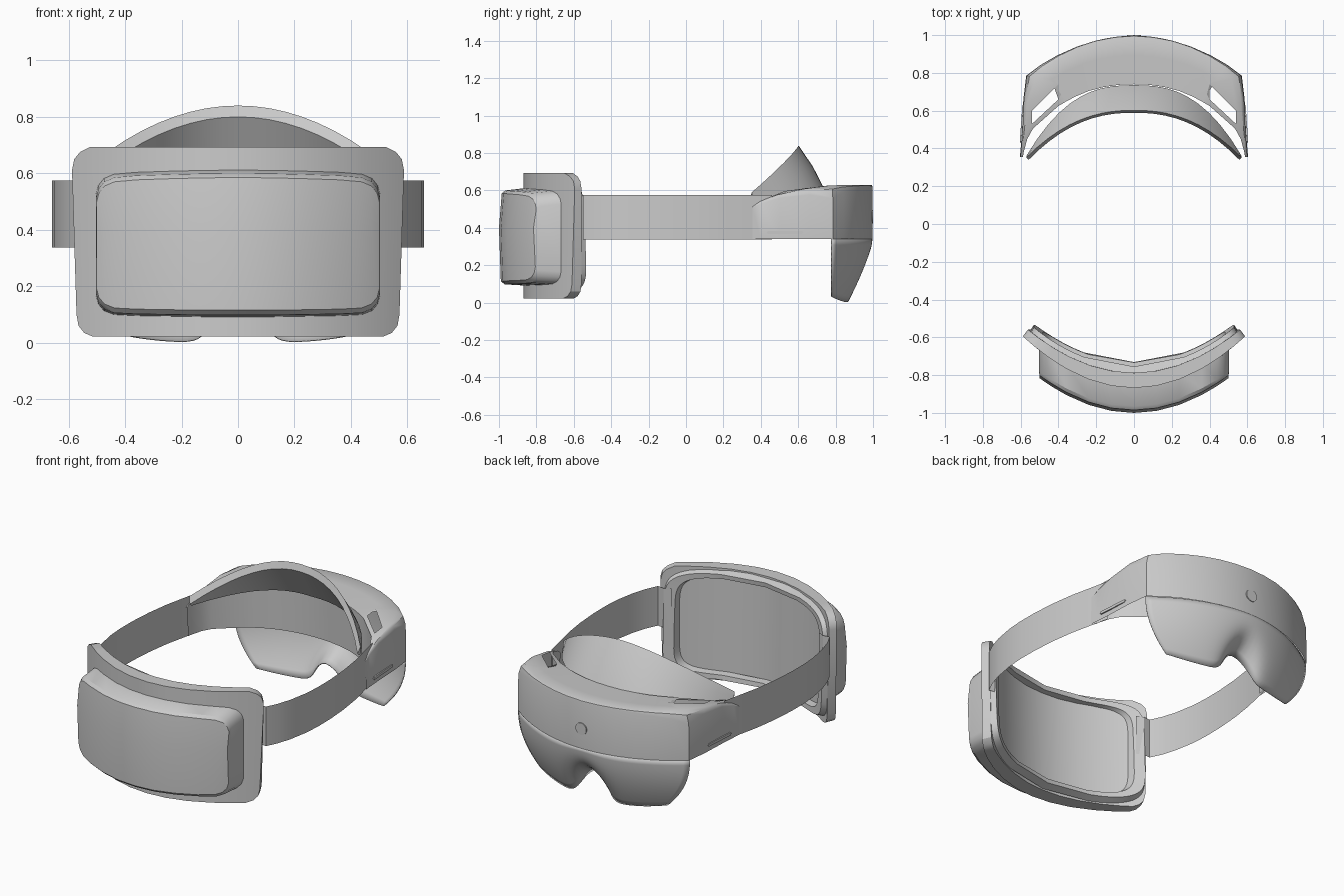
import bpy, bmesh, math

if "Cube" in bpy.data.objects:
    bpy.data.objects.remove(bpy.data.objects["Cube"])


def finish(bm, name, angle=32):
    bmesh.ops.recalc_face_normals(bm, faces=bm.faces)
    me = bpy.data.meshes.new(name)
    bm.to_mesh(me)
    bm.free()
    ob = bpy.data.objects.new(name, me)
    bpy.context.collection.objects.link(ob)
    bpy.ops.object.select_all(action='DESELECT')
    ob.select_set(True)
    bpy.context.view_layer.objects.active = ob
    bpy.ops.object.shade_smooth_by_angle(angle=math.radians(angle))
    return ob


def loft(name, sections, closed=True, skip=()):
    """Skin a list of equal-length sections; skip holds (column, edge) gaps."""
    bm = bmesh.new()
    rows = [[bm.verts.new(p) for p in s] for s in sections]
    n = len(rows[0])
    for i in range(len(rows) - 1):
        for j in range(n if closed else n - 1):
            if (i, j) not in skip:
                k = (j + 1) % n
                bm.faces.new((rows[i][j], rows[i][k], rows[i + 1][k], rows[i + 1][j]))
    if closed:
        bm.faces.new(rows[0])
        bm.faces.new(rows[-1])
    bmesh.ops.remove_doubles(bm, verts=bm.verts, dist=1e-6)
    return finish(bm, name)


def mirrored(half):
    """Half runs from x = 0 outwards; returns the full row of sections."""
    return [[(-x, y, z) for x, y, z in s] for s in half[:0:-1]] + half


def lerp(a, b, t):
    return tuple(p + (q - p) * t for p, q in zip(a, b))


# rear plate of the pack, bent around the head
def plate_front(x):
    return -0.868 + 0.275 * (x / 0.59) ** 2


def plate_back(x):
    return -0.778 + 0.228 * (x / 0.56) ** 2


half = []
for xt, xb, zt, zb in [(0, 0, .693, .022), (.12, .12, .693, .022), (.24, .24, .693, .022),
                       (.36, .36, .693, .022), (.45, .45, .693, .022), (.525, .515, .693, .022),
                       (.56, .545, .675, .035), (.58, .565, .65, .06), (.588, .572, .61, .1)]:
    half.append([(xt, plate_front(xt), zt), (xb, plate_front(xb), zb),
                 (xb * .96, plate_back(xb * .96), zb), (xt * .955, plate_back(xt * .955) - .01, zt)])
loft("pack_plate", mirrored(half))

# raised cushion frame around the recessed inner face of the plate
ring = []
for k in range(65):
    a = math.tau * (k % 64) / 64
    c, s = math.cos(a), math.sin(a)
    c, s = (math.copysign(abs(v) ** .3, v) for v in (c, s))
    section = []
    for w, h, lift in ((.55, .328, -.01), (.53, .312, .035), (.482, .285, .033), (.475, .28, -.01)):
        x, z = w * c, .357 + h * s
        section.append((x, plate_back(x) + lift - .012 * s, z))
    ring.append(section)
loft("cushion_frame", ring, closed=False)

# battery box on the plate
half = []
for x, zt, zb in [(0, .615, .09), (.12, .614, .09), (.24, .611, .092), (.36, .607, .094),
                  (.44, .6, .098), (.475, .585, .112), (.495, .56, .135), (.503, .53, .165)]:
    y = -1.0 + .175 * (x / .49) ** 2
    back = plate_front(x) + .03
    half.append([(x, back, zt), (x * .998, y + .035, zt - .015), (x * .995, y + .015, zt - .03),
                 (x * .995, y, .4), (x * .995, y + .01, zb + .025), (x * .998, y + .03, zb + .008),
                 (x, back, zb)])
loft("battery_box", mirrored(half))

# head straps: thin sheets
path = [(.575, .46), (.597, .36), (.628, .22), (.648, .08), (.658, -.06), (.659, -.18),
        (.652, -.28), (.63, -.4), (.605, -.48), (.572, -.55), (.53, -.545), (.49, -.565)]
for side, tag in ((1, "right"), (-1, "left")):
    loft(tag + "_strap", [[(side * x, y, .575), (side * x, y, .337)] for x, y in path],
         closed=False)

# visor housing: outer wall, top with two windows, inner wall, open below
# columns: outer top point, inner top point, window edge points, rounding radius
half = []
for o, i, hole, r in [((0, .997, .63), (0, .74, .618), None, .01),
                      ((.1, .99, .63), (.08, .737, .618), None, .01),
                      ((.2, .971, .63), (.16, .725, .618), None, .01),
                      ((.3, .939, .63), (.24, .704, .617), None, .015),
                      ((.4, .894, .63), (.31, .675, .615), None, .025),
                      ((.49, .842, .63), (.36, .648, .613), None, .04),
                      ((.565, .785, .628), (.4, .625, .61), ((.4, .74, .624), (.4, .66, .614)), .07),
                      ((.58, .66, .612), (.535, .505, .585), ((.54, .6, .605), (.54, .53, .597)), .035),
                      ((.587, .5, .58), (.565, .45, .565), None, .02),
                      ((.594, .4, .54), (.583, .385, .54), None, .01),
                      ((.598, .355, .515), (.588, .355, .515), None, .005)]:
    h1, h2 = hole or (lerp(o, i, .4), lerp(o, i, .8))
    t = r / math.dist(o, h1)
    a, b = lerp(o, h1, min(.7, t * .7)), lerp(o, h1, min(.7, t * .7) * .25)
    half.append([(o[0] * 1.01, o[1], .34), (o[0] * 1.005, o[1], o[2] - r),
                 (b[0], b[1], o[2] - r * .3), a, h1, h2, i, (i[0], i[1] + .01, .34)])
n = len(half) - 1
loft("visor_housing", mirrored(half), closed=False, skip={(n + 6, 4), (n - 7, 4)})


# lower lens with two round lobes and a nose notch that rolls inward
def lens_point(u, v):
    nose = math.exp(-(u / .22) ** 2)
    bottom = .15 * nose + .03 * abs(u) ** 4
    z = .34 + (bottom - .34) * v
    d = (.34 - z) / .34
    w = .573 - .18 * d ** 2.2
    yc = .997 - .03 * d - .08 * d ** 2
    return (u * w, yc - (yc - .78) * u * u - .12 * nose * v ** 3, z)


lens = loft("lower_lens", [[lens_point(u / 20, v / 10) for v in range(11)]
                           for u in range(-20, 21)], closed=False)
shell = lens.modifiers.new("thickness", 'SOLIDIFY')
shell.thickness = .006
shell.offset = -1

# forehead pad: slanted crescent
half = []
for k in range(11):
    x = .57 * k / 10
    t = k / 10
    yr, zr = .602 - .25 * t ** 2.3, .84 - .25 * t ** 2
    yo, zo = .735 - .375 * t ** 2.6, .615 - .07 * t ** 2
    half.append([(x, yr, zr), (x, (yr + yo) / 2 + .01 * (1 - t), (zr + zo) / 2), (x, yo, zo),
                 (x * .98, yo - .025 * (1 - t) - .005, zo - .01),
                 (x * .98, yr - .013, max(zr - .04, zo))])
loft("forehead_pad", mirrored(half))

# round sensor on the visor front
bm = bmesh.new()
bmesh.ops.create_cone(bm, cap_ends=True, segments=32, radius1=.036, radius2=.036, depth=.02)
ob = finish(bm, "front_button")
ob.location = (0, .991, .46)
ob.rotation_euler = (math.pi / 2, 0, 0)

# side slots
for side, tag in ((1, "right"), (-1, "left")):
    bm = bmesh.new()
    bmesh.ops.create_cube(bm, size=1)
    bmesh.ops.scale(bm, vec=(.008, .2, .016), verts=bm.verts)
    bmesh.ops.bevel(bm, geom=[e for e in bm.edges if abs(e.verts[0].co.x - e.verts[1].co.x) > .004],
                    offset=.006, segments=3, affect='EDGES')
    ob = finish(bm, tag + "_slot")
    ob.location = (side * .594, .53, .376)
    ob.rotation_euler = (0, 0, side * .07)
